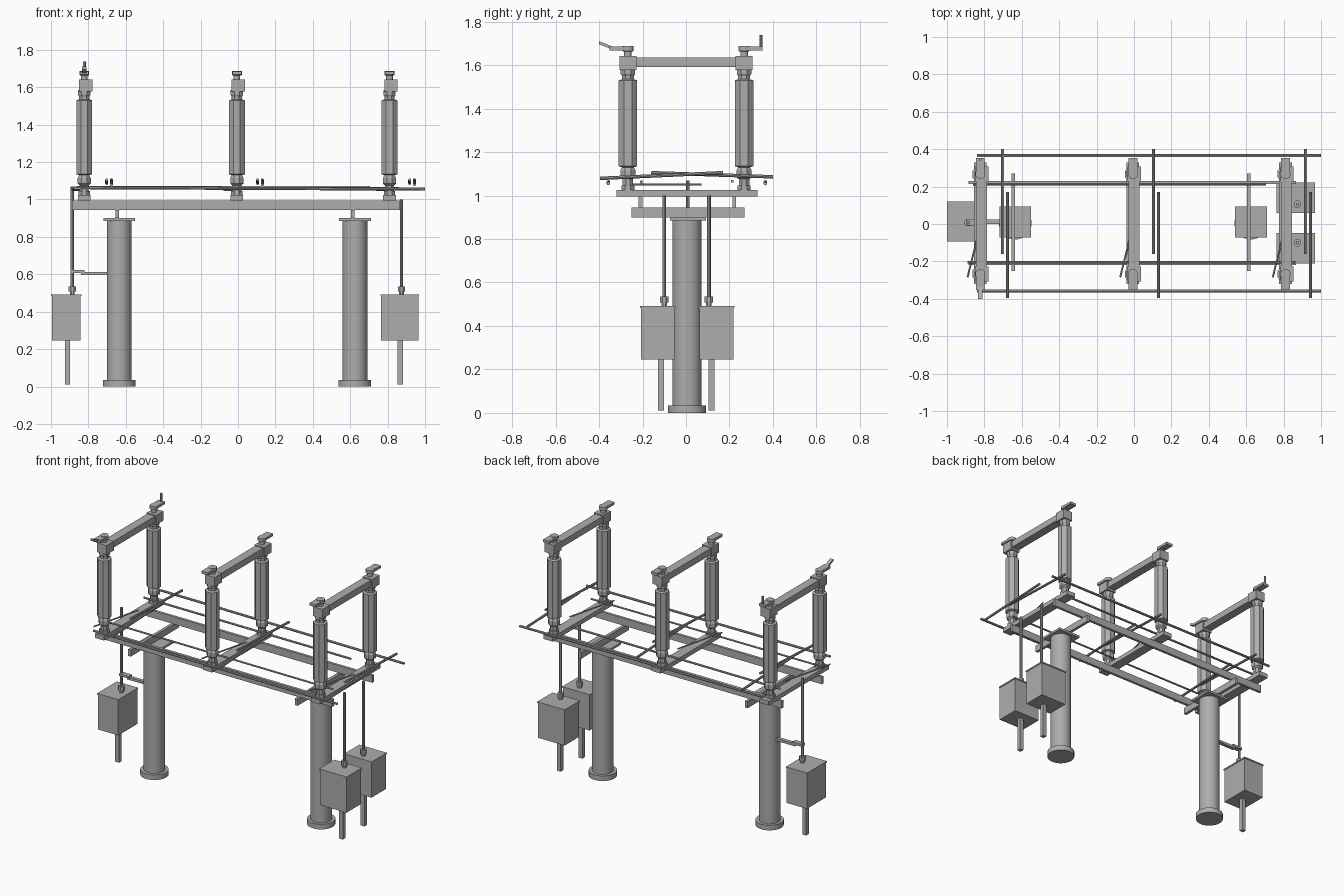
import bpy, bmesh, math
from mathutils import Vector

if "Cube" in bpy.data.objects:
    bpy.data.objects.remove(bpy.data.objects["Cube"])

steel = bpy.data.materials.new("galvanised grey")
steel.use_nodes = True
GREY = (0.42, 0.42, 0.42, 1)
steel.diffuse_color = GREY
steel.node_tree.nodes["Principled BSDF"].inputs["Base Color"].default_value = GREY


def finish(name, bm, smooth=False):
    bmesh.ops.recalc_face_normals(bm, faces=bm.faces)
    mesh = bpy.data.meshes.new(name)
    bm.to_mesh(mesh)
    bm.free()
    ob = bpy.data.objects.new(name, mesh)
    bpy.context.collection.objects.link(ob)
    mesh.materials.append(steel)
    if smooth:
        bpy.context.view_layer.objects.active = ob
        ob.select_set(True)
        bpy.ops.object.shade_smooth_by_angle(angle=math.radians(35))
        ob.select_set(False)
    return ob


def box(name, x, y, z):
    """Box from (low, high) ranges."""
    bm = bmesh.new()
    bmesh.ops.create_cube(bm, size=1)
    for v in bm.verts:
        for i, (lo, hi) in enumerate((x, y, z)):
            v.co[i] = lo if v.co[i] < 0 else hi
    return finish(name, bm)


def span(centre, width):
    return (centre - width / 2, centre + width / 2)


def lathe(name, x, y, profile, sides, smooth=False):
    """Turn a (radius, height) profile about a vertical axis."""
    bm = bmesh.new()
    rings = []
    for r, z in profile:
        rings.append([bm.verts.new((x + r * math.cos(a), y + r * math.sin(a), z))
                      for a in ((i + 0.5) * math.tau / sides for i in range(sides))])
    for low, high in zip(rings, rings[1:]):
        for i in range(sides):
            j = (i + 1) % sides
            bm.faces.new((low[i], low[j], high[j], high[i]))
    bm.faces.new(rings[0])
    bm.faces.new(rings[-1])
    return finish(name, bm, smooth)


def rod(name, a, b, radius=0.006, sides=8):
    """Straight bar between two points."""
    a, b = Vector(a), Vector(b)
    bm = bmesh.new()
    bmesh.ops.create_cone(bm, cap_ends=True, segments=sides, radius1=radius,
                          radius2=radius, depth=(b - a).length)
    turn = (b - a).to_track_quat('Z', 'Y').to_matrix()
    for v in bm.verts:
        v.co = turn @ v.co + (a + b) / 2
    return finish(name, bm)


# Support columns with flanges, cap plates and cross beams
for side, x, beam_x in (("right", -0.635, -0.645), ("left", 0.625, 0.614)):
    lathe(side + "_column", x, 0.005,
          [(0.088, 0), (0.088, 0.035), (0.067, 0.035), (0.067, 0.885)], 24, True)
    box(side + "_cap_plate", span(x, 0.17), span(0.01, 0.165), (0.885, 0.9))
    box(side + "_cross_beam", span(beam_x, 0.02), (-0.25, 0.27), (0.9, 0.945))

# Long frame beams
for name, y in (("front", -0.21), ("back", 0.222)):
    box(name + "_long_beam", (-0.885, 0.865), span(y, 0.018), (0.945, 0.995))

# Three portal frames on pairs of insulators
INSULATOR = [(0.033, 1.02), (0.033, 1.045), (0.026, 1.045), (0.026, 1.075),
             (0.038, 1.085), (0.038, 1.115), (0.03, 1.13), (0.046, 1.135),
             (0.046, 1.53), (0.03, 1.535), (0.03, 1.55), (0.036, 1.56),
             (0.036, 1.585)]
for pole, x in (("right", -0.822), ("middle", -0.006), ("left", 0.81)):
    box(pole + "_saddle", span(x, 0.068), (-0.32, 0.33), (0.995, 1.025))
    box(pole + "_top_beam", span(x + 0.006, 0.06), (-0.27, 0.27), (1.592, 1.636))
    for end, s in (("front", -1), ("back", 1)):
        y = s * 0.267
        label = pole + "_" + end
        lathe(label + "_insulator", x, y, INSULATOR, 8)
        box(label + "_head", span(x + 0.008, 0.072), span(y, 0.08), (1.578, 1.642))
        lathe(label + "_stud", x, y, [(0.018, 1.64), (0.018, 1.662), (0.027, 1.665),
                                      (0.027, 1.687)], 12)
        box(label + "_terminal_pad", span(x, 0.048), sorted((y, s * 0.352)), (1.668, 1.685))
    # Slanting drive link beside each frame
    rod(pole + "_drive_link", (x - 0.068, -0.285, 1.05), (x + 0.02, 0.07, 1.05), 0.005)

# Special terminals of the right pole
rod("terminal_pin", (-0.822, 0.345, 1.68), (-0.822, 0.345, 1.738), 0.008)
arm = box("terminal_arm", span(-0.822, 0.022), (-0.4, -0.33), (1.668, 1.682))
for v in arm.data.vertices:
    if v.co.y < -0.35:
        v.co.z += 0.028

# Horizontal connecting rods
for name, y in (("front", -0.357), ("back", 0.365)):
    rod(name + "_connecting_rod", (-0.84, y, 1.063), (1.0, y, 1.055), 0.008)
rod("inner_connecting_rod", (-0.86, 0.213, 1.066), (0.705, 0.213, 1.066), 0.007)
rod("inner_front_rod", (-0.89, -0.205, 1.064), (0.86, -0.205, 1.06))

# Crossed contact arms
for pole, x in (("right", -0.69), ("middle", 0.117), ("left", 0.93)):
    rod(pole + "_back_contact_arm", (x - 0.012, 0.4, 1.086), (x - 0.012, -0.16, 1.105), 0.008)
    rod(pole + "_front_contact_arm", (x + 0.013, -0.395, 1.079), (x + 0.013, 0.17, 1.105), 0.008)


# Drive cabinets with legs, couplings and vertical shafts
def cabinet(name, x, y, leg, shaft, top):
    box(name + "_cabinet", x, y, (0.245, 0.483))
    box(name + "_lid", (x[0] - 0.004, x[1] + 0.004), (y[0] - 0.004, y[1] + 0.004), (0.483, 0.492))
    box(name + "_leg", span(leg[0], 0.028), span(leg[1], 0.028), (0.01, 0.245))
    lathe(name + "_coupling", shaft[0], shaft[1],
          [(0.014, 0.49), (0.014, 0.508), (0.021, 0.508), (0.021, 0.535)], 8)
    rod(name + "_shaft", (*shaft, 0.53), (*shaft, top), 0.009)


cabinet("right", (-0.995, -0.842), (-0.09, 0.116), (-0.912, 0.012), (-0.886, 0.008), 1.07)
cabinet("left_front", (0.765, 0.965), (-0.208, -0.052), (0.868, -0.115), (0.874, -0.1), 1.0)
cabinet("left_back", (0.765, 0.965), (0.062, 0.218), (0.868, 0.118), (0.874, 0.105), 1.0)

# Shaft bracket reaching to the right column
box("bracket_clamp", (-0.895, -0.82), span(0.01, 0.035), (0.607, 0.622))
box("bracket_arm", (-0.84, -0.69), span(0.012, 0.025), (0.595, 0.612))
